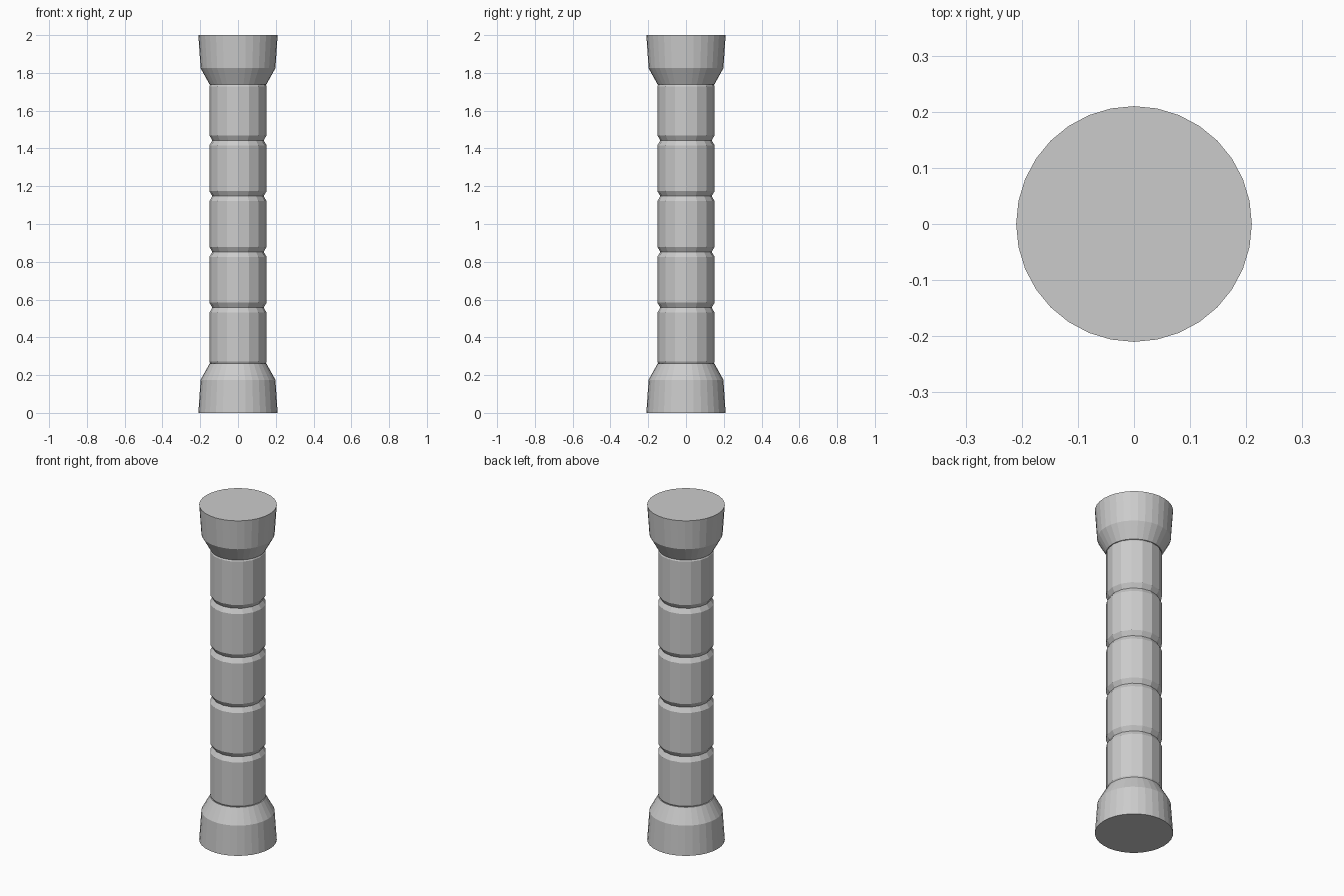
import bpy, bmesh
from math import cos, sin, tau

if "Cube" in bpy.data.objects:
    bpy.data.objects.remove(bpy.data.objects["Cube"])


def lathe(name, profile, sides):
    """Spin a list of (radius, z) points into a closed, flat-shaded solid."""
    bm = bmesh.new()
    rings = [[bm.verts.new((r * cos(tau * i / sides), r * sin(tau * i / sides), z))
              for i in range(sides)] for r, z in profile]
    for lo, hi in zip(rings, rings[1:]):
        for i in range(sides):
            j = (i + 1) % sides
            bm.faces.new((lo[i], lo[j], hi[j], hi[i]))
    bm.faces.new(rings[0][::-1])
    bm.faces.new(rings[-1])
    mesh = bpy.data.meshes.new(name)
    bm.to_mesh(mesh)
    bm.free()
    obj = bpy.data.objects.new(name, mesh)
    bpy.context.collection.objects.link(obj)
    return obj


# Flared foot and its mirror image, the capital
flare = [(0.21, 0.0), (0.198, 0.175), (0.15, 0.262)]
lathe("base", flare, 32)
lathe("capital", [(r, 2 - z) for r, z in reversed(flare)], 32)

# Shaft of five stacked drums with V grooves between them
R, NECK, CHAMFER, LOW, HIGH, DRUMS = 0.152, 0.136, 0.027, 0.262, 1.738, 5
step = (HIGH - LOW) / DRUMS
shaft = [(NECK, LOW - 0.02)]
for d in range(DRUMS):
    z0, z1 = LOW + d * step, LOW + (d + 1) * step
    lo = z0 + (CHAMFER if d else 0.01)
    hi = z1 - (CHAMFER if d < DRUMS - 1 else 0.01)
    shaft += [(R, lo), (R, hi), (NECK, z1)]
shaft[-1] = (NECK, HIGH + 0.02)
lathe("shaft", shaft, 16)
